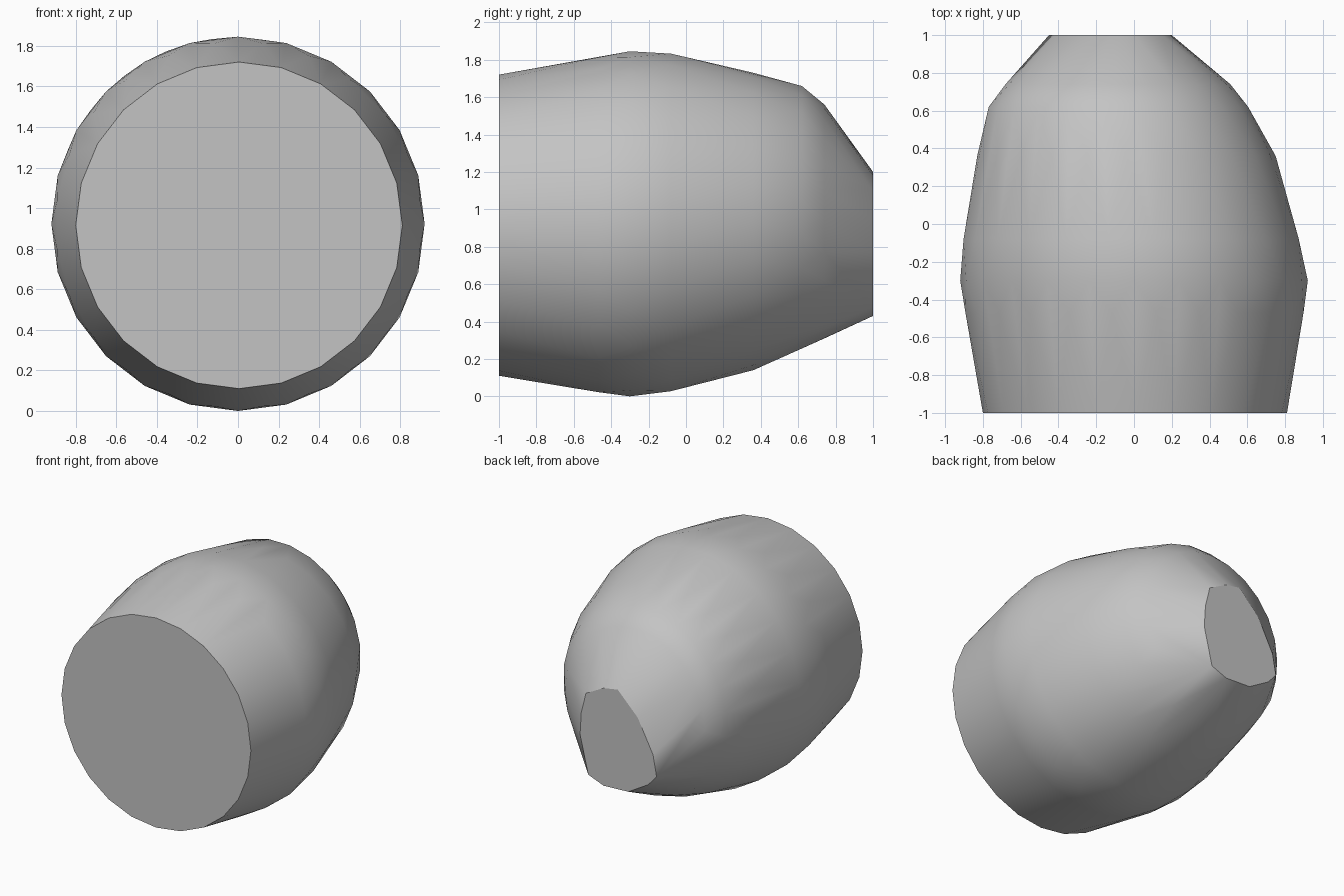
import bpy
import bmesh
import math

cube = bpy.data.objects.get("Cube")
if cube:
    bpy.data.objects.remove(cube, do_unlink=True)

SIDES = 24

# Cross-sections along the body: y, left x, right x, bottom z, top z
SECTIONS = [
    (-1.0, -0.80, 0.81, 0.11, 1.72),
    (-0.47, -0.90, 0.905, 0.015, 1.82),
    (-0.3, -0.92, 0.92, 0.0, 1.845),
    (-0.08, -0.91, 0.88, 0.02, 1.84),
    (0.36, -0.83, 0.75, 0.14, 1.73),
    (0.62, -0.775, 0.61, 0.25, 1.665),
    (0.74, -0.68, 0.51, 0.31, 1.56),
]

# Outline of the small slanted rear face, as x and z
REAR_OUTLINE = [
    (0.15, 1.10), (0.0, 1.18), (-0.12, 1.20), (-0.29, 1.03), (-0.42, 0.78),
    (-0.45, 0.62), (-0.38, 0.54), (-0.21, 0.44), (0.0, 0.43), (0.13, 0.48),
    (0.20, 0.77), (0.19, 0.94),
]


def ring(y, x0, x1, z0, z1, turn):
    """Points of one oval cross-section."""
    cx, cz = (x0 + x1) / 2, (z0 + z1) / 2
    for i in range(SIDES):
        a = 2 * math.pi * (i + turn) / SIDES
        yield (cx + (x1 - x0) / 2 * math.cos(a), y,
               cz + (z1 - z0) / 2 * math.sin(a))


def make_material(name, value):
    mat = bpy.data.materials.new(name)
    mat.use_nodes = True
    colour = (value, value, value, 1.0)
    mat.diffuse_color = colour
    bsdf = next(n for n in mat.node_tree.nodes if n.type == 'BSDF_PRINCIPLED')
    bsdf.inputs["Base Color"].default_value = colour
    return mat


# Faceted body: a convex skin over the staggered sections
bm = bmesh.new()
for n, section in enumerate(SECTIONS):
    for point in ring(*section, turn=0.5 * (n % 2)):
        bm.verts.new(point)
for x, z in REAR_OUTLINE:
    bm.verts.new((x, 1.0, z))

hull = bmesh.ops.convex_hull(bm, input=bm.verts[:])
spare = set(hull["geom_interior"]) | set(hull["geom_unused"])
bmesh.ops.delete(bm, geom=[v for v in spare if isinstance(v, bmesh.types.BMVert)],
                 context='VERTS')

# Merge the triangles of the flat front and rear faces
bmesh.ops.dissolve_limit(bm, angle_limit=math.radians(0.5),
                         verts=bm.verts[:], edges=bm.edges[:])
bmesh.ops.recalc_face_normals(bm, faces=bm.faces[:])

mesh = bpy.data.meshes.new("body")
bm.to_mesh(mesh)
bm.free()
body = bpy.data.objects.new("body", mesh)
bpy.context.collection.objects.link(body)
mesh.materials.append(make_material("stone grey", 0.55))

# Soft facets, sharp rims around both flat ends
bpy.ops.object.select_all(action='DESELECT')
body.select_set(True)
bpy.context.view_layer.objects.active = body
bpy.ops.object.shade_smooth_by_angle(angle=math.radians(30))
